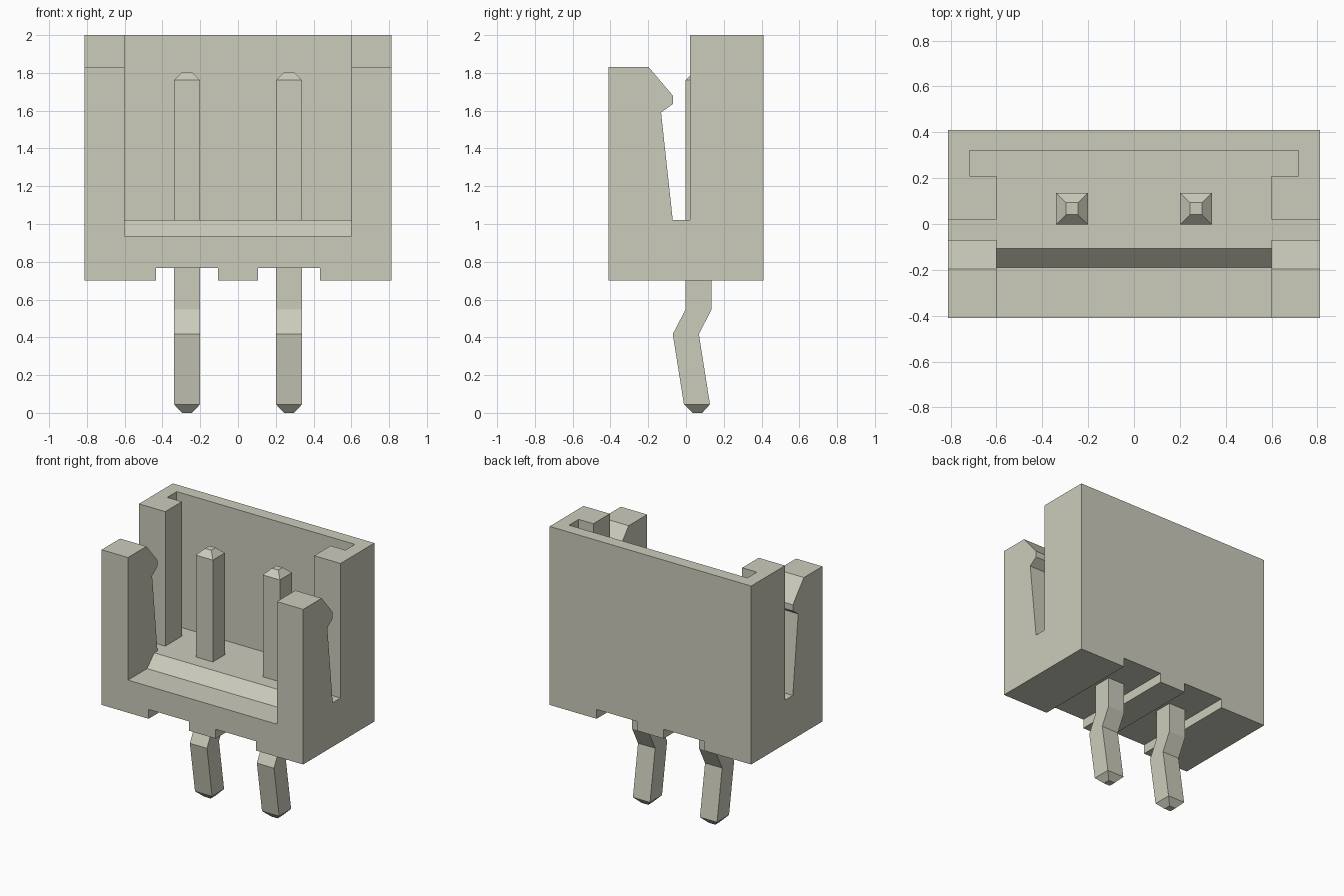
import bpy, bmesh
from mathutils import Vector

cube = bpy.data.objects.get("Cube")
if cube:
    bpy.data.objects.remove(cube, do_unlink=True)

mat = bpy.data.materials.new("warm_grey")
mat.use_nodes = True
color = (0.60, 0.60, 0.50, 1)
mat.diffuse_color = color
mat.node_tree.nodes["Principled BSDF"].inputs["Base Color"].default_value = color


def finish(name, bm):
    bmesh.ops.recalc_face_normals(bm, faces=bm.faces)
    mesh = bpy.data.meshes.new(name)
    bm.to_mesh(mesh)
    bm.free()
    mesh.materials.append(mat)
    obj = bpy.data.objects.new(name, mesh)
    bpy.context.collection.objects.link(obj)
    return obj


def extrude_profile(name, yz, x0, x1):
    """Extrude a closed (y, z) outline along x."""
    bm = bmesh.new()
    face = bm.faces.new([bm.verts.new((x0, y, z)) for y, z in yz])
    ext = bmesh.ops.extrude_face_region(bm, geom=[face])
    moved = [v for v in ext["geom"] if isinstance(v, bmesh.types.BMVert)]
    bmesh.ops.translate(bm, verts=moved, vec=Vector((x1 - x0, 0, 0)))
    return finish(name, bm)


def rect(y0, y1, z0, z1):
    return [(y0, z0), (y1, z0), (y1, z1), (y0, z1)]


# Housing: side outline with latch hook and slit, extruded over the full width
housing = extrude_profile("housing", [
    (-0.41, 0.70), (0.41, 0.70), (0.41, 2.0), (0.02, 2.0), (0.02, 1.02),
    (-0.07, 1.02), (-0.132, 1.59), (-0.07, 1.635), (-0.07, 1.68),
    (-0.197, 1.83), (-0.41, 1.83)], -0.812, 0.812)

# Cavity with bevelled front sill, rear side grooves, and underside channels
cutters = [
    extrude_profile("cavity_cutter", [
        (-0.6, 0.937), (-0.19, 0.937), (-0.107, 1.02), (0.32, 1.02),
        (0.32, 2.2), (-0.6, 2.2)], -0.6, 0.6),
    extrude_profile("groove_cutter", rect(0.21, 0.32, 1.02, 2.2), -0.718, 0.718)]
for x in (-0.27, 0.27):
    cutters.append(extrude_profile(
        "channel_cutter", rect(-0.6, 0.6, 0.5, 0.768), x - 0.163, x + 0.163))

for cutter in cutters:
    cutter.hide_render = True
    mod = housing.modifiers.new(cutter.name, "BOOLEAN")
    mod.operation = "DIFFERENCE"
    mod.solver = "EXACT"
    mod.object = cutter

# Bake the cuts and discard the cutters
graph = bpy.context.evaluated_depsgraph_get()
baked = bpy.data.meshes.new_from_object(housing.evaluated_get(graph))
housing.modifiers.clear()
housing.data = baked
for cutter in cutters:
    bpy.data.objects.remove(cutter, do_unlink=True)

# Pins: square sections (z, y centre, half width) lofted along a kinked path
sections = [(0, 0.06, 0.026), (0.045, 0.058, 0.069), (0.417, -0.001, 0.069),
            (0.548, 0.067, 0.069), (1.762, 0.067, 0.069), (1.805, 0.067, 0.026)]
for side, x in (("right", -0.27), ("left", 0.27)):
    bm = bmesh.new()
    rings = [[bm.verts.new((x + sx * h, y + sy * h, z))
              for sx, sy in ((-1, -1), (1, -1), (1, 1), (-1, 1))]
             for z, y, h in sections]
    for a, b in zip(rings, rings[1:]):
        for i in range(4):
            j = (i + 1) % 4
            bm.faces.new((a[i], a[j], b[j], b[i]))
    bm.faces.new(rings[0])
    bm.faces.new(rings[-1])
    finish(side + "_pin", bm)
